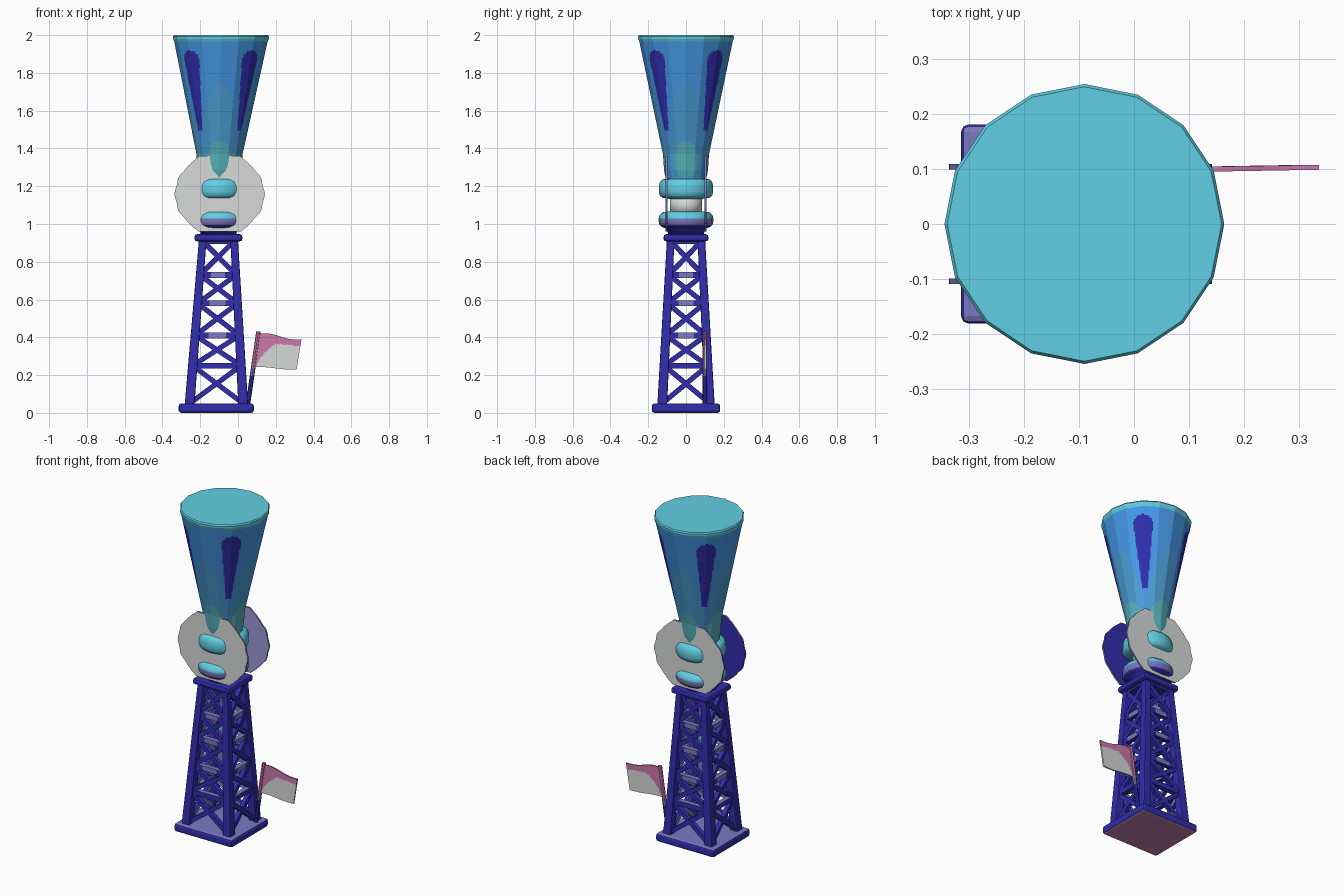
import bpy, bmesh, math
from mathutils import Vector

if "Cube" in bpy.data.objects:
    bpy.data.objects.remove(bpy.data.objects["Cube"])

COLOURS = [
    ("dark_blue", (0.030, 0.027, 0.42)), ("sky_blue", (0.06, 0.32, 0.80)),
    ("cyan", (0.12, 0.62, 0.77)), ("teal", (0.09, 0.44, 0.50)),
    ("pale_grey", (0.68, 0.69, 0.69)), ("lavender", (0.20, 0.19, 0.54)),
    ("mauve", (0.50, 0.22, 0.42)), ("pink", (0.60, 0.19, 0.41)),
    ("soft_blue", (0.07, 0.34, 0.66)), ("pale_lavender", (0.33, 0.31, 0.66))]
DARK, SKY, CYAN, TEAL, GREY, LAV, MAUVE, PINK, SOFT, PALE = range(10)
MATS = []
for name, c in COLOURS:
    m = bpy.data.materials.new(name)
    m.diffuse_color = (*c, 1)
    m.use_nodes = True
    m.node_tree.nodes["Principled BSDF"].inputs["Base Color"].default_value = m.diffuse_color
    MATS.append(m)


def cx(z):
    """x of the slightly leaning centre line"""
    return -0.115 + 0.0125 * z


def finish(name, bm, rule=None, bevel=0, smooth=False):
    bmesh.ops.recalc_face_normals(bm, faces=bm.faces)
    bm.normal_update()
    if rule:
        for f in bm.faces:
            f.material_index = rule(f.calc_center_median(), f.normal)
    for f in bm.faces:
        f.smooth = smooth
    me = bpy.data.meshes.new(name)
    bm.to_mesh(me)
    bm.free()
    for m in MATS:
        me.materials.append(m)
    ob = bpy.data.objects.new(name, me)
    bpy.context.collection.objects.link(ob)
    if bevel:
        b = ob.modifiers.new("bevel", 'BEVEL')
        b.width, b.segments = bevel, 2
    return ob


def loft(bm, rings):
    """skin a list of closed loops and cap both ends"""
    vs = [[bm.verts.new(p) for p in r] for r in rings]
    n = len(vs[0])
    for a, b in zip(vs, vs[1:]):
        for i in range(n):
            j = (i + 1) % n
            bm.faces.new((a[i], a[j], b[j], b[i]))
    bm.faces.new(vs[0][::-1])
    bm.faces.new(vs[-1])


def bar(bm, p, q, w):
    """square bar between two points, cut in three along its length"""
    p, q = Vector(p), Vector(q)
    t = (q - p).normalized()
    side = t.cross(Vector((0, 0, 1))).normalized()
    up = side.cross(t)
    sq = [(-1, -1), (1, -1), (1, 1), (-1, 1)]
    loft(bm, [[p.lerp(q, k) + (side * a + up * b) * w / 2 for a, b in sq]
              for k in (0, 0.3, 0.7, 1)])


def ring16(r, z, sub=1):
    """16-sided loop, each side optionally cut into sub pieces"""
    c = [Vector((cx(z) + r * math.cos(i * math.pi / 8), r * math.sin(i * math.pi / 8), z))
         for i in range(16)]
    return [c[i].lerp(c[(i + 1) % 16], k / sub) for i in range(16) for k in range(sub)]


def plate(name, z0, z1, hx, hy, rule):
    bm = bmesh.new()
    sq = [(-1, -1), (1, -1), (1, 1), (-1, 1)]
    x = cx(z0)
    loft(bm, [[(x + a * hx, b * hy, z) for a, b in sq] for z in (z0, z1)])
    finish(name, bm, rule, 0.014)


# base and top plates of the tower
plate("base_plate", 0.0, 0.05, 0.199, 0.181,
      lambda c, n: LAV if n.z > 0.9 else MAUVE if n.z < -0.9 else DARK)
plate("tower_top_plate", 0.908, 0.946, 0.127, 0.119, lambda c, n: DARK)


# lattice tower
def corner(sx, sy, z):
    t = (z - 0.04) / 0.88
    return Vector((cx(z) + sx * (0.142 + (0.083 - 0.142) * t),
                   sy * (0.126 + (0.081 - 0.126) * t), z))


SIDES = [((-1, -1), (1, -1)), ((1, -1), (1, 1)), ((1, 1), (-1, 1)), ((-1, 1), (-1, -1))]
LEVELS = [0.05, 0.25, 0.41, 0.58, 0.73, 0.91]

bm = bmesh.new()
for (a, _) in SIDES:
    rings = []
    for z, w in ((0.04, 0.026), (0.92, 0.02)):
        c = corner(*a, z)
        rings.append([c + Vector((i * w, j * w, 0))
                      for i, j in ((-1, -1), (1, -1), (1, 1), (-1, 1))])
    loft(bm, rings)
finish("tower_legs", bm, lambda c, n: DARK, 0.006)


def girder_rule(c, n):
    d = Vector((c.x - cx(c.z), c.y))
    out = d.dot(n.xy)
    middle = min(abs(d.x), abs(d.y)) < 0.02
    if out < -0.03:
        return CYAN if abs(c.z - 0.58) < 0.05 else LAV
    if n.z > 0.9 or (out > 0.03 and middle and 0.35 < c.z < 0.8):
        return LAV
    return DARK


bm = bmesh.new()
for a, b in SIDES:
    for z in LEVELS[1:]:
        bar(bm, corner(*a, z), corner(*b, z), 0.03)
finish("tower_girders", bm, girder_rule)

bm = bmesh.new()
for a, b in SIDES:
    for z0, z1 in zip(LEVELS, LEVELS[1:]):
        bar(bm, corner(*a, z0), corner(*b, z1), 0.026)
        bar(bm, corner(*b, z0), corner(*a, z1), 0.026)
finish("tower_cross_braces", bm,
       lambda c, n: LAV if Vector((c.x - cx(c.z), c.y)).dot(n.xy) < -0.05 else DARK)


# turned parts between tower and funnel
def turned(name, prof, rule):
    bm = bmesh.new()
    loft(bm, [ring16(r, z) for r, z in prof])
    finish(name, bm, rule, 0, True)


turned("lower_collar", [(0.092, 0.93), (0.10, 0.975), (0.125, 0.983), (0.14, 0.995), (0.145, 1.012),
                        (0.145, 1.03), (0.14, 1.048), (0.125, 1.062), (0.08, 1.068)],
       lambda c, n: CYAN if c.z > 1.035 else LAV if c.z > 1.0 else DARK)
turned("neck_column", [(0.085, 1.05), (0.085, 1.15)], lambda c, n: GREY)
turned("upper_collar", [(0.085, 1.133), (0.125, 1.139), (0.138, 1.15), (0.144, 1.17), (0.144, 1.2),
                        (0.138, 1.222), (0.125, 1.236), (0.08, 1.243)], lambda c, n: CYAN)

# funnel with painted stripes on the diagonals and patches on the cardinal sides
PROF = [(0.105, 1.225), (0.116, 1.285), (0.122, 1.37), (0.247, 1.965)]
SUB = 14
bm = bmesh.new()
rings = []
for (r0, z0), (r1, z1), n in zip(PROF, PROF[1:], (6, 10, 72)):
    for k in range(n):
        rings.append(ring16(r0 + (r1 - r0) * k / n, z0 + (z1 - z0) * k / n, SUB))
rings += [ring16(r, z, SUB) for r, z in ((0.247, 1.965), (0.253, 1.98), (0.254, 1.992), (0.249, 2.0))]
loft(bm, rings)


def funnel_rule(c, n):
    if c.z > 1.972:
        return CYAN
    dx = c.x - cx(c.z)
    r = math.hypot(dx, c.y)
    q = (math.atan2(c.y, dx) + math.pi / 4) % (math.pi / 2) - math.pi / 4
    card = abs(q) * r                        # distance from nearest cardinal line
    diag = (math.pi / 4 - abs(q)) * r        # distance from nearest diagonal
    if 1.49 < c.z < 1.92:
        w = 0.014 + 0.04 * (c.z - 1.49) / 0.36
        if c.z > 1.86:
            w *= math.sqrt(max(0, 1 - ((c.z - 1.86) / 0.06) ** 2))
        if diag < w:
            return DARK
    if (card / 0.066) ** 2 + ((c.z - 1.34) / 0.1) ** 2 < 1:
        return TEAL
    if (card / 0.095) ** 2 + ((c.z - 1.42) / 0.33) ** 2 < 1:
        return SOFT
    return SKY


finish("funnel", bm, funnel_rule)

# scalloped discs in front of and behind the neck
for sy, name in ((-1, "front_disc"), (1, "back_disc")):
    bm = bmesh.new()
    loop = []
    for i in range(120):
        a = i * math.tau / 120
        r = 0.219 + 0.017 * abs(math.cos(2 * a)) ** 0.7 + 0.003 * math.cos(16 * a)
        z = max(-0.197, min(0.203, r * math.sin(a)))
        loop.append((-0.097 + r * math.cos(a), z + 1.158))
    loft(bm, [[(x, sy * y, z) for x, z in loop] for y in (0.099, 0.109)])
    inner = DARK if sy < 0 else PALE
    finish(name, bm, lambda c, n: GREY if n.y * sy > 0.5 else inner if n.y * sy < -0.5 else LAV)

# flag pole
bm = bmesh.new()
p0, p1 = Vector((0.052, 0.1, 0.04)), Vector((0.108, 0.1, 0.43))
loft(bm, [[p0.lerp(p1, k / 10) + Vector((0.012 * math.cos(a), 0.012 * math.sin(a), 0))
           for a in (i * math.tau / 8 for i in range(8))] for k in range(11)])
finish("flag_pole", bm, lambda c, n: PINK if c.z > 0.24 else LAV if c.z > 0.2 else DARK)

# waving flag, pink along the top and pole, pale below
NU = NV = 36
bm = bmesh.new()
grid = []
for i in range(NU + 1):
    u = i / NU
    wave = 0.007 * math.sin(u * math.tau)
    top = Vector((0.108 + 0.228 * u, 0.099 + 0.004 * u, 0.42 - 0.03 * u + wave))
    low = Vector((0.086 + 0.224 * u, 0.099 + 0.004 * u, 0.242 - 0.012 * u + 0.4 * wave))
    grid.append([bm.verts.new(low.lerp(top, j / NV)) for j in range(NV + 1)])
for g, h in zip(grid, grid[1:]):
    for j in range(NV):
        bm.faces.new((g[j], h[j], h[j + 1], g[j + 1]))


def flag_rule(c, n):
    u = max(0, min(1, (c.x - 0.1) / 0.22))
    return GREY if c.z < 0.25 + 0.115 * min(1, u / 0.45) ** 0.6 - 0.02 * max(0, u - 0.45) else PINK


s = finish("flag", bm, flag_rule).modifiers.new("thickness", 'SOLIDIFY')
s.thickness, s.offset = 0.009, 0
